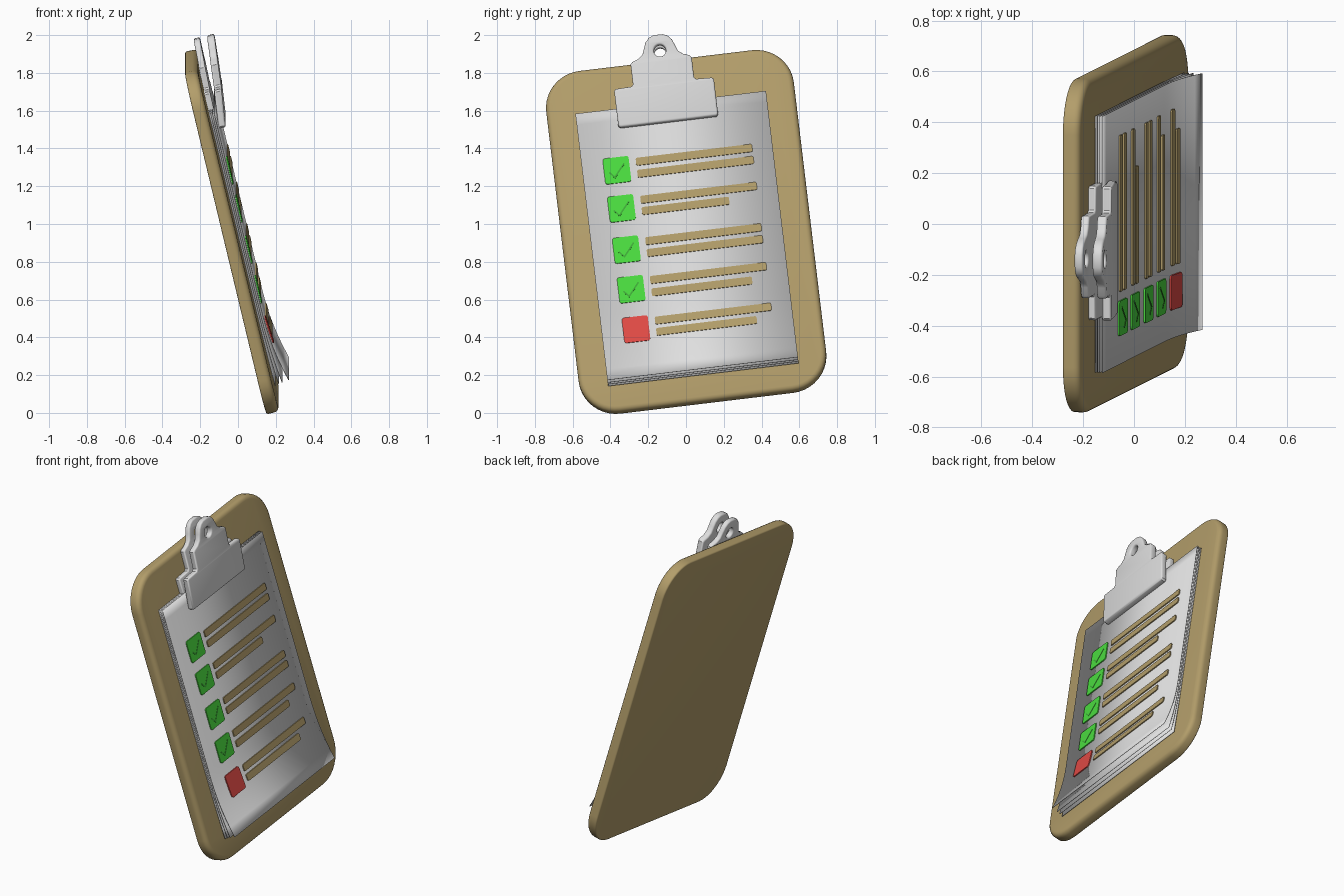
import bpy, bmesh, math
from mathutils import Matrix, Vector

if "Cube" in bpy.data.objects:
    bpy.data.objects.remove(bpy.data.objects["Cube"])

# Board frame: X = width, Y = height, Z = out of the board face
TILT = (Matrix.Rotation(math.radians(6.85), 3, 'X')
        @ Matrix.Rotation(math.radians(-13.4), 3, 'Y'))
AXES = Matrix(((0, 0, 1), (1, 0, 0), (0, 1, 0)))
FRAME = Matrix.Translation((0.003, 0, 0.968)) @ (TILT @ AXES).to_4x4()


def material(name, rgb):
    m = bpy.data.materials.new(name)
    m.use_nodes = True
    m.diffuse_color = (*rgb, 1)
    m.node_tree.nodes["Principled BSDF"].inputs["Base Color"].default_value = (*rgb, 1)
    return m


TAN = material("tan", (0.45, 0.34, 0.145))
PAPER = material("paper white", (0.74, 0.74, 0.74))
METAL = material("light grey", (0.72, 0.72, 0.72))
GREEN = material("green", (0.07, 0.72, 0.05))
DARK_GREEN = material("dark green", (0.05, 0.42, 0.04))
RED = material("red", (0.75, 0.07, 0.06))


def finish(obj, mat, smooth=True):
    obj.data.materials.clear()
    obj.data.materials.append(mat)
    obj.matrix_world = FRAME
    if smooth:
        bpy.ops.object.select_all(action='DESELECT')
        obj.select_set(True)
        bpy.context.view_layer.objects.active = obj
        bpy.ops.object.shade_smooth_by_angle(angle=math.radians(35))
    return obj


def from_bmesh(name, bm, mat, smooth=True):
    bmesh.ops.recalc_face_normals(bm, faces=bm.faces)
    mesh = bpy.data.meshes.new(name)
    bm.to_mesh(mesh)
    bm.free()
    obj = bpy.data.objects.new(name, mesh)
    bpy.context.collection.objects.link(obj)
    return finish(obj, mat, smooth)


def rounded_rect(cx, cy, w, h, r, steps):
    pts = []
    for q, (sx, sy) in enumerate(((1, 1), (-1, 1), (-1, -1), (1, -1))):
        for i in range(steps + 1):
            a = math.pi / 2 * (q + i / steps)
            pts.append((cx + sx * (w / 2 - r) + r * math.cos(a),
                        cy + sy * (h / 2 - r) + r * math.sin(a)))
    return pts


def slab(pts, z0, z1):
    bm = bmesh.new()
    base = bm.faces.new([bm.verts.new((x, y, z0)) for x, y in pts])
    top = bmesh.ops.extrude_face_region(bm, geom=[base])["geom"]
    for v in top:
        if isinstance(v, bmesh.types.BMVert):
            v.co.z = z1
    return bm


# Backing board with a soft front rim
THICK = 0.07
bm = slab(rounded_rect(0, 0, 1.32, 1.87, 0.2, 10), -THICK, 0)
for z, width in ((0, 0.028), (-THICK, 0.01)):
    rim = [e for e in bm.edges if all(abs(v.co.z - z) < 1e-5 for v in e.verts)]
    bmesh.ops.bevel(bm, geom=rim, offset=width, segments=4, profile=0.5, affect='EDGES')
from_bmesh("board", bm, TAN)

# Paper sheets, fanning out toward the bottom
TOP, BEND = 0.692, -0.40


def lift(y, amount, bottom=-0.785):
    t = max(0, (BEND - y) / (BEND - bottom))
    return amount * t ** 2


SHEETS = [(0.005, 0.005), (0.014, 0.016), (0.023, 0.027), (0.033, 0.055)]
for i, (z, curl) in enumerate(SHEETS):
    bm = bmesh.new()
    rows, bottom = 24, -0.795 + 0.005 * i
    pairs = []
    for k in range(rows + 1):
        y = TOP + (bottom - TOP) * k / rows
        pairs.append([bm.verts.new((x, y, z + lift(y, curl))) for x in (-0.508, 0.508)])
    for a, b in zip(pairs, pairs[1:]):
        bm.faces.new((a[0], b[0], b[1], a[1]))
    sheet = from_bmesh(f"paper_sheet_{i + 1}", bm, PAPER)
    solid = sheet.modifiers.new("thickness", 'SOLIDIFY')
    solid.thickness, solid.offset = 0.003, 0


# Printed plates follow the curl of the top sheet
def plate(name, pts, mat, low=0.0, high=0.008):
    z, curl = SHEETS[-1]
    bm = slab(pts, z + low, z + high)
    for v in bm.verts:
        v.co.z += lift(v.co.y, curl)
    return from_bmesh(name, bm, mat, False)


def stroke(points, width):
    p = [Vector(q) for q in points]
    d = [(b - a).normalized() for a, b in zip(p, p[1:])]
    side = [Vector((-v.y, v.x)) * width / 2 for v in d]
    mid = (side[0] + side[1]) / (1 + d[0].dot(d[1])) 
    return [p[0] + side[0], p[0] - side[0], p[1] - mid, p[2] - side[1],
            p[2] + side[1], p[1] + mid]


# Rows: box height, then (height, right end) of each text bar
ROWS = [(0.359, (0.392, 0.40), (0.326, 0.40)),
        (0.150, (0.184, 0.40), (0.122, 0.246)),
        (-0.076, (-0.043, 0.398), (-0.108, 0.398)),
        (-0.293, (-0.256, 0.40), (-0.324, 0.316)),
        (-0.514, (-0.479, 0.40), (-0.542, 0.316))]
BOX_X, BAR_LEFT = -0.325, -0.22
for i, (y, *bars) in enumerate(ROWS, 1):
    done = i < len(ROWS)
    plate(f"checkbox_{i}", rounded_rect(BOX_X, y, 0.138, 0.14, 0.012, 3),
          GREEN if done else RED)
    if done:
        tick = [(BOX_X - 0.042, y - 0.008), (BOX_X - 0.015, y - 0.038),
                (BOX_X + 0.042, y + 0.032)]
        plate(f"check_mark_{i}", stroke(tick, 0.008), DARK_GREEN, 0.007, 0.0095)
    for j, (by, right) in enumerate(bars, 1):
        plate(f"text_bar_{i}_{j}",
              rounded_rect((BAR_LEFT + right) / 2, by, right - BAR_LEFT, 0.042, 0.008, 2), TAN)

# Clip jaws: stepped outline with a domed, pierced top
HALF = [(0.256, 0.583), (0.266, 0.593), (0.266, 0.777), (0.257, 0.787), (0.172, 0.79),
        (0.163, 0.80), (0.163, 0.908), (0.152, 0.92), (0.118, 0.932), (0.094, 0.952),
        (0.082, 0.985), (0.07, 1.015), (0.05, 1.037), (0.025, 1.048)]
CLIP_X = -0.024


def clip_jaw(name, lean, thickness, bevel):
    outline = HALF + [(-x, y) for x, y in reversed(HALF)]
    hole = [(0.032 * math.cos(a), 0.962 + 0.032 * math.sin(a))
            for a in (math.tau * k / 20 for k in range(20))]
    cu = bpy.data.curves.new(name, 'CURVE')
    cu.dimensions, cu.fill_mode = '2D', 'BOTH'
    cu.extrude = thickness / 2 - bevel
    cu.bevel_depth, cu.bevel_resolution, cu.offset = bevel, 2, -bevel
    for pts in (outline, hole):
        s = cu.splines.new('POLY')
        s.points.add(len(pts) - 1)
        for p, (x, y) in zip(s.points, pts):
            p.co = (x + CLIP_X, y, 0, 1)
        s.use_cyclic_u = True
    obj = bpy.data.objects.new(name, cu)
    bpy.context.collection.objects.link(obj)
    bpy.ops.object.select_all(action='DESELECT')
    obj.select_set(True)
    bpy.context.view_layer.objects.active = obj
    bpy.ops.object.convert(target='MESH')
    obj = bpy.context.view_layer.objects.active
    # Bend the jaw: foot, waist and top each have their own height
    foot, waist, top = lean
    for v in obj.data.vertices:
        y = v.co.y
        if y < 0.785:
            v.co.z += foot + (waist - foot) * (y - 0.585) / 0.2
        else:
            v.co.z += waist + (top - waist) * (y - 0.785) / 0.265
    bm = bmesh.new()
    bm.from_mesh(obj.data)
    bmesh.ops.remove_doubles(bm, verts=bm.verts, dist=1e-5)
    bmesh.ops.recalc_face_normals(bm, faces=bm.faces)
    bm.to_mesh(obj.data)
    bm.free()
    finish(obj, METAL)


clip_jaw("front_clip_jaw", (0.05, 0.074, 0.098), 0.04, 0.01)
clip_jaw("back_clip_jaw", (0.013, 0.014, 0.022), 0.034, 0.009)
